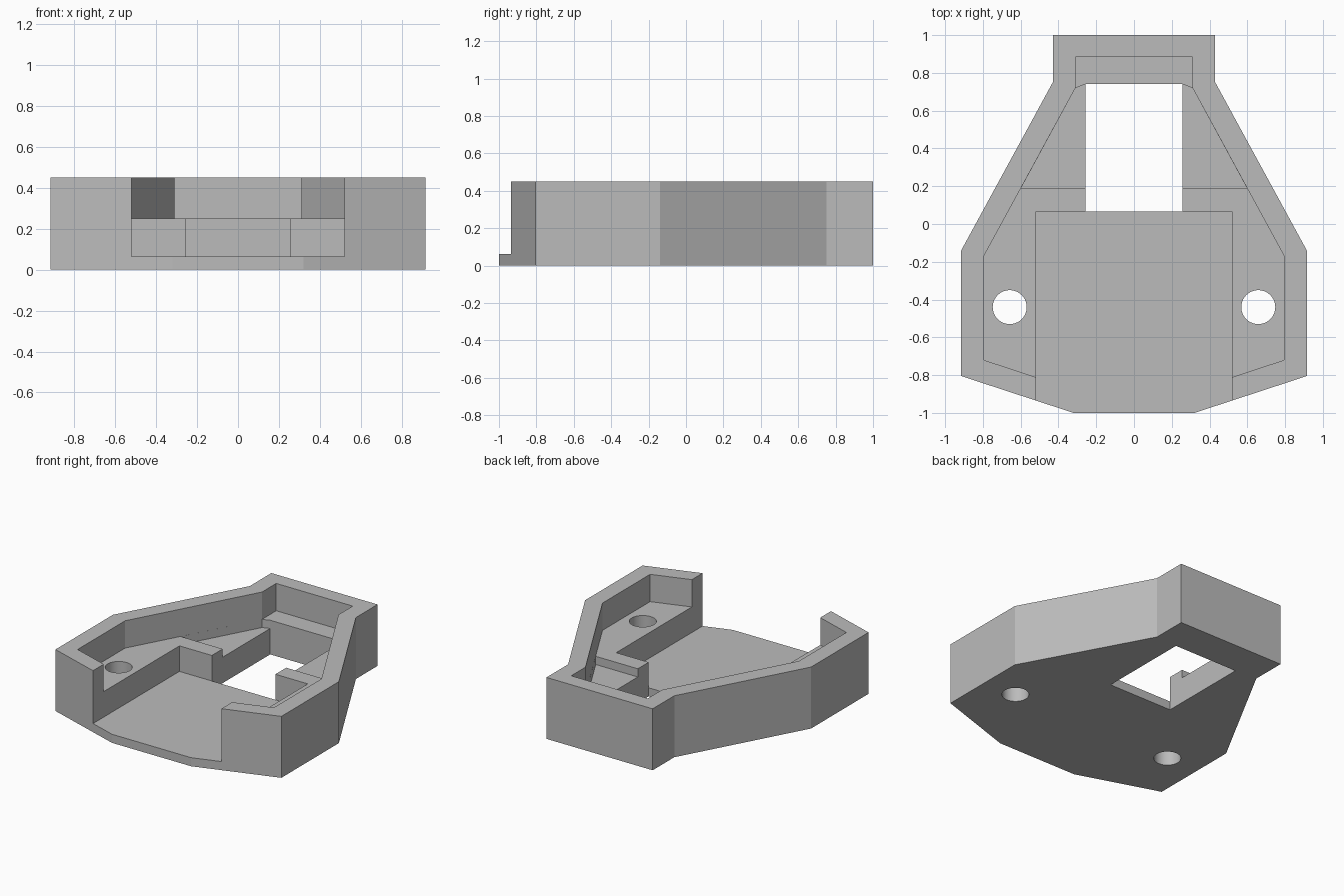
import bpy, bmesh, math

cube = bpy.data.objects.get("Cube")
if cube:
    bpy.data.objects.remove(cube, do_unlink=True)

grey = bpy.data.materials.new("plain grey")
grey.use_nodes = True
colour = (0.5, 0.5, 0.5, 1)
grey.diffuse_color = colour
grey.node_tree.nodes["Principled BSDF"].inputs["Base Color"].default_value = colour


def prism(name, points, z0, z1):
    """Extrude a flat outline from z0 up to z1."""
    bm = bmesh.new()
    face = bm.faces.new([bm.verts.new((x, y, z0)) for x, y in points])
    top = bmesh.ops.extrude_face_region(bm, geom=[face])["geom"]
    for v in top:
        if isinstance(v, bmesh.types.BMVert):
            v.co.z = z1
    bmesh.ops.recalc_face_normals(bm, faces=bm.faces)
    mesh = bpy.data.meshes.new(name)
    bm.to_mesh(mesh)
    bm.free()
    obj = bpy.data.objects.new(name, mesh)
    bpy.context.collection.objects.link(obj)
    mesh.materials.append(grey)
    return obj


def mirrored(half):
    """Close a right-hand half outline across x = 0."""
    return half + [(-x, y) for x, y in reversed(half)]


def rect(x, y0, y1):
    return mirrored([(x, y0), (x, y1)])


# Solid body
tray = prism("tray_body", mirrored(
    [(0.32, -1), (0.915, -0.805), (0.915, -0.14), (0.43, 0.75), (0.43, 1)]), 0, 0.45)

# Main cavity, front recess and window through the floor
cutters = [
    prism("cavity_cutter", mirrored(
        [(0.3, -0.883), (0.795, -0.72), (0.795, -0.17), (0.31, 0.72), (0.31, 0.885)]), 0.25, 0.6),
    prism("recess_cutter", rect(0.52, -1.2, 0.065), 0.063, 0.7),
    prism("window_cutter", rect(0.257, 0.065, 0.74), -0.1, 0.65),
]

# Lowered side pockets and round screw holes
for side in (-1, 1):
    pocket = [(0.2, 0.19), (0.598, 0.19), (0.31, 0.72), (0.257, 0.74), (0.2, 0.74)]
    cutters.append(prism("pocket_cutter", [(side * x, y) for x, y in pocket], 0.19, 0.3))
    ring = [(side * 0.658 + 0.09 * math.cos(a), -0.44 + 0.09 * math.sin(a))
            for a in (math.tau * i / 40 for i in range(40))]
    cutters.append(prism("hole_cutter", ring, -0.1, 0.4))

# Carve the body
bpy.ops.object.select_all(action='DESELECT')
bpy.context.view_layer.objects.active = tray
tray.select_set(True)
for cutter in cutters:
    mod = tray.modifiers.new("carve", 'BOOLEAN')
    mod.operation = 'DIFFERENCE'
    mod.solver = 'EXACT'
    mod.object = cutter
    bpy.ops.object.modifier_apply(modifier=mod.name)
    bpy.data.objects.remove(cutter, do_unlink=True)

# Smooth the round holes only, keeping the walls crisp
bpy.ops.object.shade_smooth_by_angle(angle=math.radians(15))
